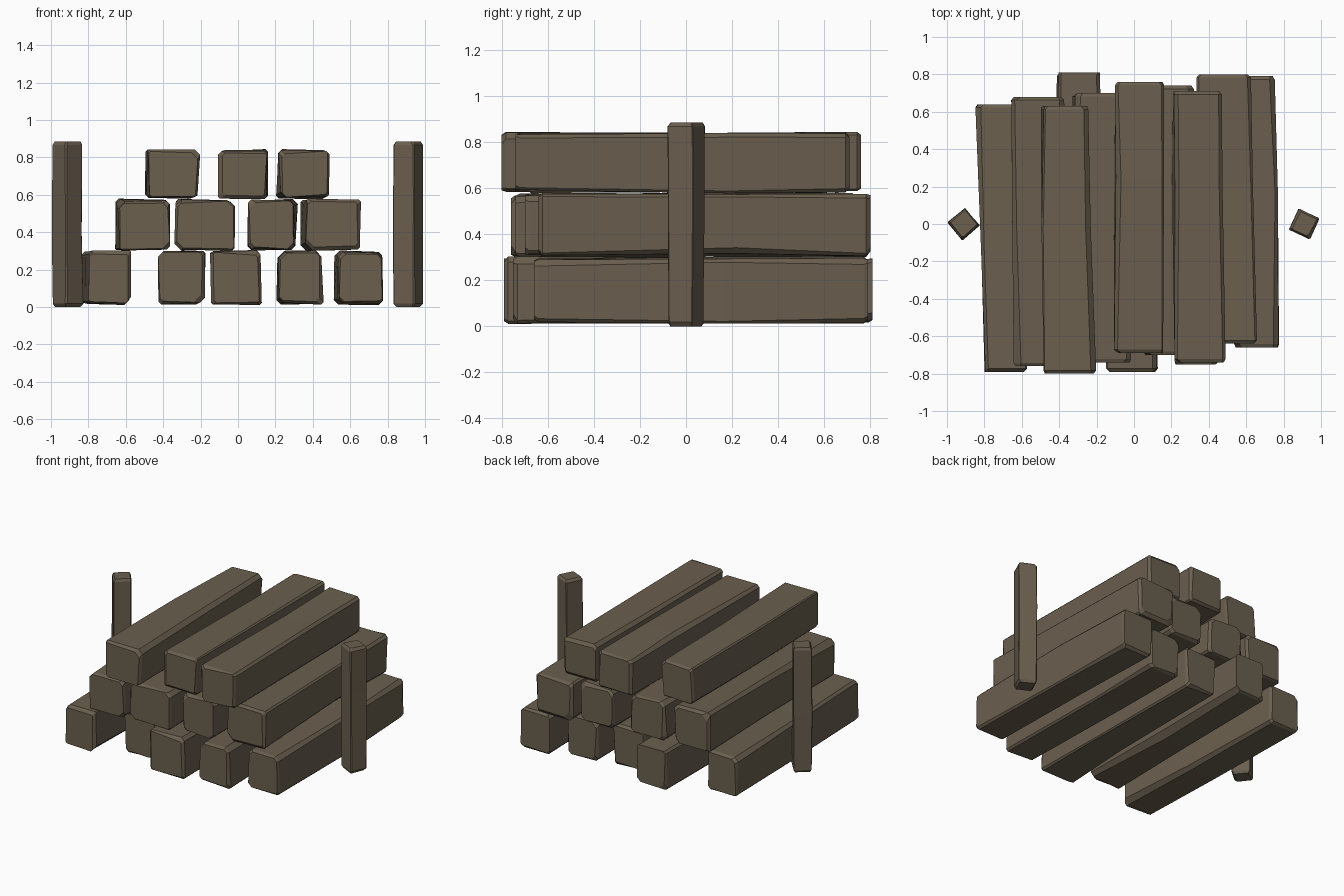
import bpy, bmesh, math, random
from mathutils import Matrix

if "Cube" in bpy.data.objects:
    bpy.data.objects.remove(bpy.data.objects["Cube"])

random.seed(7)
wood = bpy.data.materials.new("weathered brown wood")
wood.diffuse_color = (0.145, 0.115, 0.078, 1)
wood.use_nodes = True
wood.node_tree.nodes["Principled BSDF"].inputs["Base Color"].default_value = wood.diffuse_color


def beam(name, start, end, a, b, jitter, chamfer):
    """Rough-hewn beam along y. a and b are (x0, x1, z0, z1) at the two ends."""
    bm = bmesh.new()
    length = end - start
    mid = random.uniform(0.35, 0.65)
    cuts = [random.uniform(*chamfer) for _ in range(4)]
    rings = []
    for t, off, inset in ((0, 0, 0.010), (0, 0.018, 0), (mid, 0, 0),
                          (1, -0.018, 0), (1, 0, 0.010)):
        x0, x1, z0, z1 = [p + (q - p) * t for p, q in zip(a, b)]
        x0, z0, x1, z1 = x0 + inset, z0 + inset, x1 - inset, z1 - inset
        ring = []
        corners = ((x0, z0, 1, 1), (x1, z0, -1, 1), (x1, z1, -1, -1), (x0, z1, 1, -1))
        for i, (x, z, sx, sz) in enumerate(corners):
            c = cuts[i] * random.uniform(0.5, 1.3)
            x += sx * random.uniform(0, jitter)
            z += sz * random.uniform(0, jitter)
            pair = [(x, z + sz * c), (x + sx * c, z)]
            if i % 2:
                pair.reverse()
            for px, pz in pair:
                ring.append(bm.verts.new((px, start + t * length + off, pz)))
        rings.append(ring)
    for r, s in zip(rings, rings[1:]):
        for i in range(8):
            j = (i + 1) % 8
            bm.faces.new((r[i], r[j], s[j], s[i]))
    bm.faces.new(rings[0])
    bm.faces.new(rings[-1])
    bmesh.ops.recalc_face_normals(bm, faces=bm.faces)
    me = bpy.data.meshes.new(name)
    bm.to_mesh(me)
    bm.free()
    me.materials.append(wood)
    ob = bpy.data.objects.new(name, me)
    bpy.context.collection.objects.link(ob)
    return ob


# Stacked logs: front x range, back x range, y range, for each row
rows = [
    ("bottom_log", 0.01, 0.305, [
        (-0.81, -0.57, -0.85, -0.60, -0.79, 0.64),
        (-0.44, -0.17, -0.42, -0.17, -0.66, 0.81),
        (-0.15, 0.13, -0.14, 0.12, -0.79, 0.66),
        (0.20, 0.46, 0.20, 0.45, -0.75, 0.70),
        (0.53, 0.785, 0.50, 0.76, -0.66, 0.79)]),
    ("middle_log", 0.30, 0.58, [
        (-0.645, -0.35, -0.66, -0.37, -0.76, 0.68),
        (-0.345, -0.01, -0.33, -0.04, -0.74, 0.70),
        (0.04, 0.31, 0.05, 0.32, -0.70, 0.74),
        (0.35, 0.66, 0.33, 0.63, -0.64, 0.80)]),
    ("top_log", 0.575, 0.845, [
        (-0.49, -0.20, -0.50, -0.24, -0.80, 0.63),
        (-0.11, 0.165, -0.11, 0.165, -0.69, 0.76),
        (0.21, 0.49, 0.20, 0.47, -0.74, 0.71)]),
]
for row, z0, z1, logs in rows:
    for n, (fx0, fx1, bx0, bx1, y0, y1) in enumerate(logs, 1):
        beam(f"{row}_{n}", y0, y1, (fx0, fx1, z0, z1), (bx0, bx1, z0, z1),
             0.018, (0.008, 0.035))

# Upright side posts, turned about their own axis
for name, x, turn in (("left_post", -0.91, 40), ("right_post", 0.91, -25)):
    h = 0.064
    post = beam(name, 0, 0.885, (-h, h, -h, h), (-h, h, -h, h), 0.008, (0.002, 0.008))
    post.data.transform(Matrix.Translation((x, 0, 0))
                        @ Matrix.Rotation(math.radians(turn), 4, 'Z')
                        @ Matrix.Rotation(math.radians(90), 4, 'X'))
